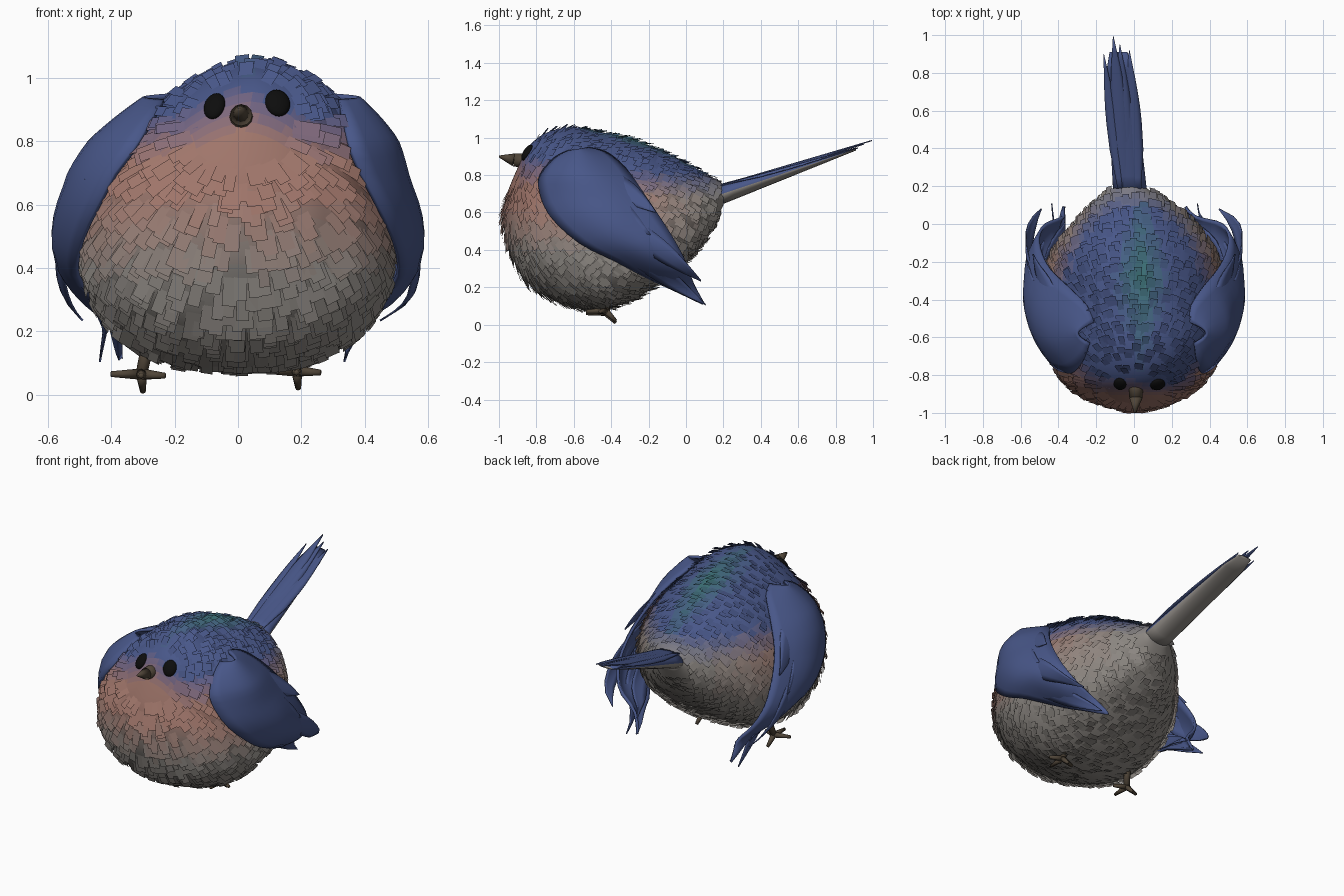
import bpy, bmesh, math, random
from mathutils import Vector, Matrix
from mathutils.bvhtree import BVHTree

if "Cube" in bpy.data.objects:
    bpy.data.objects.remove(bpy.data.objects["Cube"])

random.seed(4)
BLUE, PINK, GREY = (.065, .095, .25), (.35, .18, .145), (.26, .24, .22)
GREEN, BLACK, HORN = (.045, .16, .18), (.004, .004, .004), (.08, .06, .04)
mats = {}


def material(c):
    key = tuple(round(v, 2) for v in c)
    if key not in mats:
        m = bpy.data.materials.new("tint_%d" % len(mats))
        m.diffuse_color = (*c, 1)
        m.use_nodes = True
        m.node_tree.nodes["Principled BSDF"].inputs["Base Color"].default_value = m.diffuse_color
        mats[key] = m
    return mats[key]


def finish(name, bm, colour, thick=0, recalc=True):
    """Turn a bmesh into a smooth object; colour is an rgb or a function of a face."""
    if recalc:
        bmesh.ops.recalc_face_normals(bm, faces=bm.faces)
    me = bpy.data.meshes.new(name)
    slots = {}
    for f in bm.faces:
        m = material(colour(f) if callable(colour) else colour)
        if m.name not in slots:
            slots[m.name] = len(slots)
            me.materials.append(m)
        f.material_index = slots[m.name]
        f.smooth = True
    bm.to_mesh(me)
    ob = bpy.data.objects.new(name, me)
    bpy.context.collection.objects.link(ob)
    if thick:
        s = ob.modifiers.new("thickness", 'SOLIDIFY')
        s.thickness, s.offset = thick, 0
    return ob


def grid(bm, rows, closed=False, caps=False):
    """Skin rows of points; closed rows make a tube."""
    vs = [[bm.verts.new(p) for p in r] for r in rows]
    n = len(rows[0])
    for a, b in zip(vs, vs[1:]):
        for i in range(n if closed else n - 1):
            j = (i + 1) % n
            bm.faces.new((a[i], a[j], b[j], b[i]))
    if caps:
        bm.faces.new(vs[0])
        bm.faces.new(vs[-1])


def catmull(pts, sub):
    out = []
    for i in range(len(pts) - 1):
        p = [pts[max(0, min(len(pts) - 1, i + k))] for k in (-1, 0, 1, 2)]
        for s in range(sub):
            t = s / sub
            out.append([.5 * (2 * b + (c - a) * t + (2 * a - 5 * b + 4 * c - d) * t * t
                        + (3 * b - a - 3 * c + d) * t ** 3) for a, b, c, d in zip(*p)])
    return out + [list(pts[-1])]


def clamp(v):
    return max(0, min(1, v))


def sat(v, lv=6):
    return round(clamp(v) * lv) / lv


def mix(a, b, t):
    return tuple(p + (q - p) * t for p, q in zip(a, b))


def plumage(p):
    """Blue cap and back with a green sheen, rosy breast, grey belly."""
    c = mix(GREY, PINK, sat((p.z - .4) / .26) * sat((.1 - p.y) / .5))
    edge = .75 if p.y < -.75 else .68
    if p.y < -.75:
        edge += .09 * max(0, 1 - abs(p.x - .01) / .2)
    c = mix(c, BLUE, sat((p.z - edge) / .14) * sat((.27 - p.y) / .2))
    sheen = 1.2 - abs(p.x - .04) / .14 - abs(p.y + .3) / .45
    return mix(c, GREEN, sat(sheen * .9) if p.z > .8 else 0)


# Body: y, top z, bottom z, widest z, half width, centre x
secs = catmull([
    (-.98, .60, .56, .58, .03, 0), (-.96, .69, .44, .57, .13, 0), (-.93, .77, .36, .56, .23, 0),
    (-.89, .86, .285, .54, .295, 0), (-.84, .955, .22, .51, .36, 0), (-.75, 1.025, .155, .48, .42, 0),
    (-.62, 1.055, .10, .46, .47, 0), (-.46, 1.03, .08, .45, .49, 0), (-.3, .995, .125, .47, .48, 0),
    (-.15, .94, .215, .51, .43, 0), (0, .865, .335, .57, .32, 0), (.1, .805, .45, .62, .215, -.01),
    (.18, .765, .6, .68, .10, -.02), (.2, .75, .64, .69, .08, -.02)], 3)


def neck(y):
    """How strongly the head narrows the upper body at this depth."""
    return clamp((-.2 - y) / .35) * clamp((y + 1) / .1)


def tilt(y, z):
    """Head leans a little to one side."""
    return .055 * neck(y) * clamp((z - .7) / .3)


def ring(s, n=40):
    y, zt, zb, zw, hw, cx = s
    pts = []
    for i in range(n):
        a = 2 * math.pi * i / n
        c, d = math.cos(a), math.sin(a)
        e = 1 + .2 * neck(y) if d > 0 else (.8 if y > -.6 else .92)
        z = zw + d * ((zt - zw) if d > 0 else (zw - zb))
        pts.append((cx + tilt(y, z) + hw * math.copysign(abs(c) ** e, c), y, z))
    return pts


bm = bmesh.new()
grid(bm, [ring(s) for s in secs], closed=True, caps=True)
bmesh.ops.recalc_face_normals(bm, faces=bm.faces)
tree = BVHTree.FromBMesh(bm)

# Body feathers: small cards flowing away from the beak
beak_root = Vector((0.01, -.9, .88))
fb = bmesh.new()
for f in bm.faces:
    if len(f.verts) != 4:
        continue
    for _ in range(int(f.calc_area() / .0017 + random.random())):
        a, b, c, d = (v.co for v in f.verts)
        p = a.lerp(b, u := random.random()).lerp(d.lerp(c, u), random.random())
        n, away = f.normal, p - beak_root
        if away.length < .16 or p.y > .16:
            continue
        t = (away - n * away.dot(n)).normalized()
        side = n.cross(t) * random.uniform(.016, .026)
        breast = p.y < -.6 and p.z < .85
        half = t * (random.uniform(.06, .085) if breast else .042)
        lift = random.uniform(.008, .02)
        base, tip = p - half - n * .014, p + half + n * lift
        fb.faces.new([fb.verts.new(q) for q in (base - side, base + side, tip + side, tip - side)])
finish("body", bm, lambda f: plumage(f.calc_center_median()))
finish("body_feathers", fb, lambda f: plumage(f.calc_center_median()), recalc=False)


# Wings: curved shells that follow the flank
def flank(y, z, sg):
    yy = min(y, -.3)
    t = next(i for i in range(len(secs) - 1) if secs[i + 1][0] >= yy)
    k = (yy - secs[t][0]) / (secs[t + 1][0] - secs[t][0])
    _, zt, zb, zw, hw, _ = [p + (q - p) * k for p, q in zip(secs[t], secs[t + 1])]
    r = (z - zw) / ((zt - zw) if z > zw else (zw - zb))
    c = max(math.sqrt(max(0, 1 - r * r)), .2 if z > zw else .72)
    x = hw * (c ** (1 + .32 * neck(yy)) if z > zw else c) + sg * tilt(yy, z)
    return x - (.10 if sg > 0 else 0) * clamp((y + .25) / .35) * clamp((.3 - z) / .15)


edges = catmull([
    (-.63, .925, -.52, .943), (-.70, .89, -.43, .92), (-.765, .82, -.35, .86), (-.785, .74, -.29, .79),
    (-.73, .59, -.235, .71), (-.57, .44, -.16, .60), (-.38, .345, -.07, .46),
    (-.2, .25, .0, .33), (-.03, .17, .04, .215), (.09, .112, .092, .116)], 3)
wing_feathers = [  # start y z, end y z, width, offset at start and end
    (-.66, .70, -.25, .37, .13, .07, .08), (-.58, .78, -.19, .48, .13, .07, .085),
    (-.48, .83, -.16, .60, .11, .06, .07), (-.45, .50, .107, .105, .10, .04, .09),
    (-.40, .60, .08, .235, .11, .05, .14), (-.45, .45, .05, .19, .09, .03, .02)]


def leaf(bm, place, n=10, m=4):
    """Feather: place(u, v) gives a point, v runs -1..1 across and tapers at both ends."""
    rows = []
    for i in range(n + 1):
        u = i / n
        w = min(1, .4 + 2 * u) * max(.03, 1 - clamp((u - .5) / .5) ** 1.5)
        rows.append([place(u, w * (2 * j / m - 1)) for j in range(m + 1)])
    grid(bm, rows)


for name, sg in (("left", -1), ("right", 1)):
    bm = bmesh.new()
    rows = []
    for i, (y0, z0, y1, z1) in enumerate(edges):
        row = []
        dome = .07 * clamp((len(edges) - 1 - i) / 9)
        for j in range(11):
            v = j / 10
            y, z = y0 + (y1 - y0) * v, z0 + (z1 - z0) * v
            bulge = .02 * clamp(1 - abs(z - .8) / .14)
            row.append((sg * (flank(y, z, sg) + .025 + (dome + bulge) * math.sin(math.pi * v)), y, z))
        rows.append(row)
    grid(bm, rows)
    finish(name + "_wing", bm, BLUE, .016)
    bm = bmesh.new()
    for y0, z0, y1, z1, w, o0, o1 in wing_feathers:
        ln = math.hypot(y1 - y0, z1 - z0)
        ny, nz = -(z1 - z0) / ln * w / 2, (y1 - y0) / ln * w / 2

        def place(u, v):
            y, z = y0 + (y1 - y0) * u + ny * v, z0 + (z1 - z0) * u + nz * v
            return (sg * (flank(y, z, sg) + o0 + (o1 - o0) * u - .008 * v * v), y, z)
        leaf(bm, place)
    finish(name + "_wing_feathers", bm, BLUE, .006)

# Tail: tapered grey underside with blue feathers on top
bm = bmesh.new()
rows = []
for i in range(9):
    t = i / 8
    c = Vector((-.02 - .062 * t, .16 + .75 * t, .688 + .252 * t))
    w = (.09 - .022 * t) * (.7 if i == 8 else 1)
    rows.append([c + Vector((math.cos(a) * w, 0, math.sin(a) * (.058 - .05 * t)))
                 for a in (2 * math.pi * k / 20 for k in range(20))])
grid(bm, rows, closed=True, caps=True)
finish("tail", bm, lambda f: BLUE if f.normal.z > .2 else GREY)
bm = bmesh.new()
for x0, x1, y1, z1, w in ((-.07, -.16, .90, .95, .03), (.02, -.025, .92, .945, .042),
                          (-.03, -.075, .95, .965, .045), (-.04, -.11, .995, .985, .045)):
    leaf(bm, lambda u, v: (x0 + (x1 - x0) * u + v * w, .17 + (y1 - .17) * u,
                           .742 + (z1 - .742) * u - .012 * v * v))
finish("tail_feathers", bm, BLUE, .006)


def limb(bm, p, q, r1, r2, n=8):
    p, q = Vector(p), Vector(q)
    d = q - p
    mat = Matrix.Translation((p + q) / 2) @ d.to_track_quat('Z', 'Y').to_matrix().to_4x4()
    bmesh.ops.create_cone(bm, cap_ends=True, segments=n, radius1=r1, radius2=r2, depth=d.length, matrix=mat)


# Beak
bm = bmesh.new()
limb(bm, (.01, -.82, .87), (.01, -.92, .882), .04, .035, 12)
limb(bm, (.01, -.92, .882), (.005, -1.0, .90), .035, .005, 12)
finish("beak", bm, HORN)

# Eyes: flattened ovals set on the head surface
for name, x, z, w in (("left_eye", -.074, .91, .034), ("right_eye", .125, .92, .04)):
    loc, nor, _, _ = tree.ray_cast(Vector((x, -2, z)), Vector((0, 1, 0)))
    bm = bmesh.new()
    mat = Matrix.Translation(loc) @ nor.to_track_quat('Z', 'Y').to_matrix().to_4x4() \
        @ Matrix.Diagonal((w, .048, .02, 1))
    bmesh.ops.create_uvsphere(bm, u_segments=20, v_segments=12, radius=1, matrix=mat)
    finish(name, bm, BLACK)

# Feet: short leg and four toes
for name, fx, dz, lean in (("left_foot", -.305, 0, .03), ("right_foot", .185, .01, -.015)):
    bm = bmesh.new()
    hub = (fx, -.43, .065 + dz)
    limb(bm, (fx + lean, -.39, .2), hub, .022, .018)
    for dx, y, z in ((-.095, -.46, .065), (.075, -.46, .06), (0, -.535, .06), (.005, -.375, .01)):
        limb(bm, hub, (fx + dx, y, z + dz), .018, .009)
    finish(name, bm, HORN)
